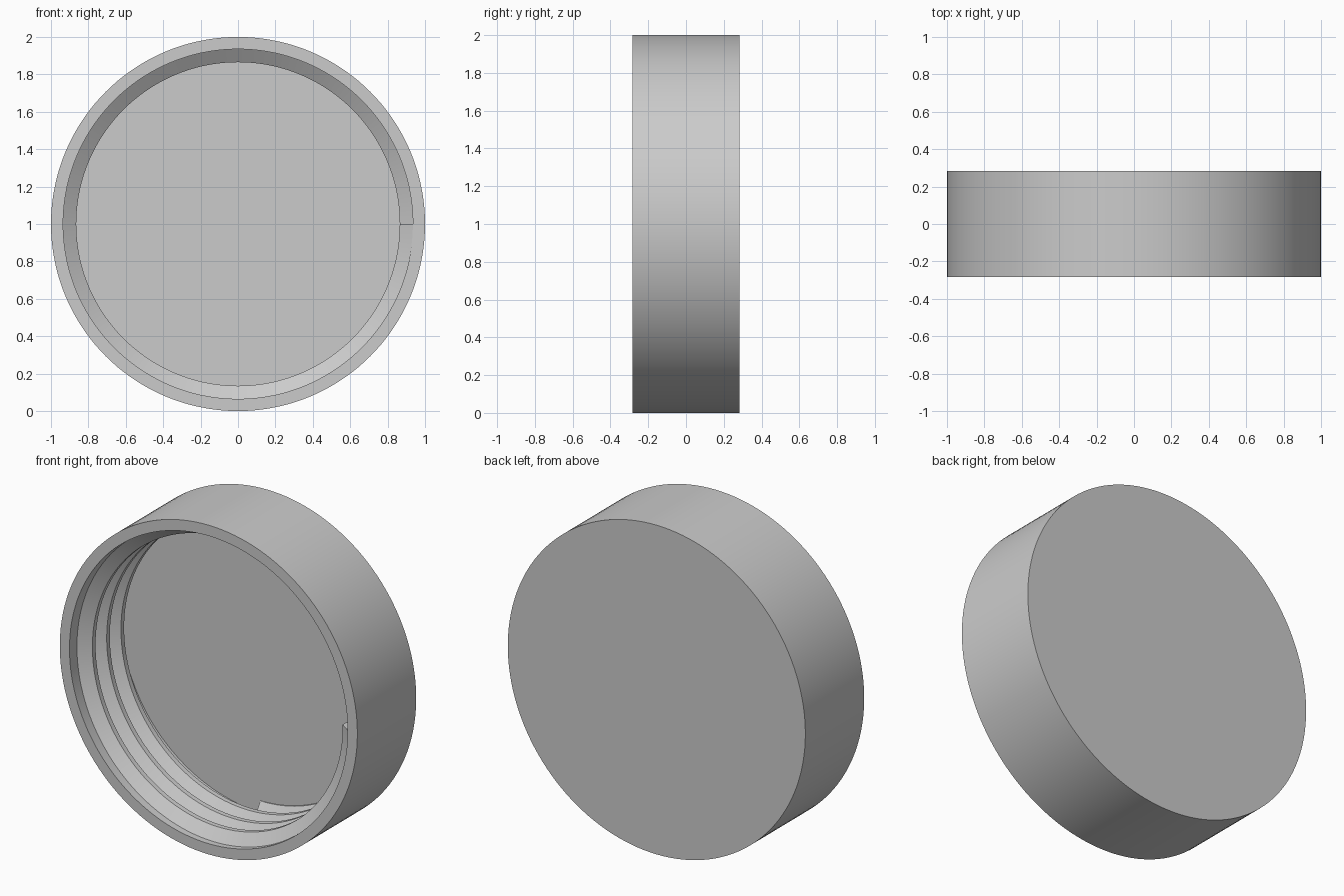
import bpy
import bmesh
import math
from mathutils import Matrix, Vector

if "Cube" in bpy.data.objects:
    bpy.data.objects.remove(bpy.data.objects["Cube"])

# Main dimensions; depths are measured back from the open front rim
DEPTH = 0.565
FRONT = -DEPTH / 2
WALL_R, CREST_R = 0.935, 0.865
FLOOR = 0.5
PITCH, TURNS = 0.137, 3.25
STEPS = 144

grey = bpy.data.materials.new("grey plastic")
grey.use_nodes = True
grey.diffuse_color = (0.6, 0.6, 0.6, 1)
grey.node_tree.nodes["Principled BSDF"].inputs["Base Color"].default_value = (0.6, 0.6, 0.6, 1)


def finish(bm, name):
    """Turn a bmesh into a smooth object with sharp creases."""
    bmesh.ops.recalc_face_normals(bm, faces=bm.faces)
    mesh = bpy.data.meshes.new(name)
    bm.to_mesh(mesh)
    bm.free()
    mesh.materials.append(grey)
    obj = bpy.data.objects.new(name, mesh)
    bpy.context.collection.objects.link(obj)
    bpy.ops.object.select_all(action='DESELECT')
    obj.select_set(True)
    bpy.context.view_layer.objects.active = obj
    bpy.ops.object.shade_smooth_by_angle(angle=math.radians(30))
    return obj


# Cap shell: closed back, side wall and open front, lathed about the y axis
bm = bmesh.new()
profile = [(0, DEPTH), (1, DEPTH), (1, 0), (WALL_R, 0), (WALL_R, FLOOR), (0, FLOOR)]
verts = [bm.verts.new((r, FRONT + d, 1)) for r, d in profile]
edges = [bm.edges.new(pair) for pair in zip(verts, verts[1:])]
bmesh.ops.spin(bm, geom=verts + edges, cent=(0, 0, 1), axis=(0, 1, 0),
               angle=math.tau, steps=STEPS, use_duplicate=False)
bmesh.ops.remove_doubles(bm, verts=bm.verts, dist=0.0001)
finish(bm, "cap_shell")

# Inner screw thread: a trapezoid swept along a helix, ending in the floor
bm = bmesh.new()
section = [(WALL_R + 0.002, 0.002), (CREST_R, 0.052), (CREST_R, 0.082), (WALL_R + 0.002, 0.132)]
rings = []
count = int(STEPS * TURNS)
for i in range(count + 1):
    turn = i / STEPS
    spin = Matrix.Rotation(turn * math.tau, 3, 'Y')
    ring = []
    for r, d in section:
        depth = min(d + turn * PITCH, FLOOR + 0.03)
        ring.append(bm.verts.new(spin @ Vector((r, FRONT + depth, 0)) + Vector((0, 0, 1))))
    rings.append(ring)
for a, b in zip(rings, rings[1:]):
    for j in range(4):
        k = (j + 1) % 4
        bm.faces.new((a[j], a[k], b[k], b[j]))
bm.faces.new(rings[0])
bm.faces.new(rings[-1])
finish(bm, "screw_thread")
